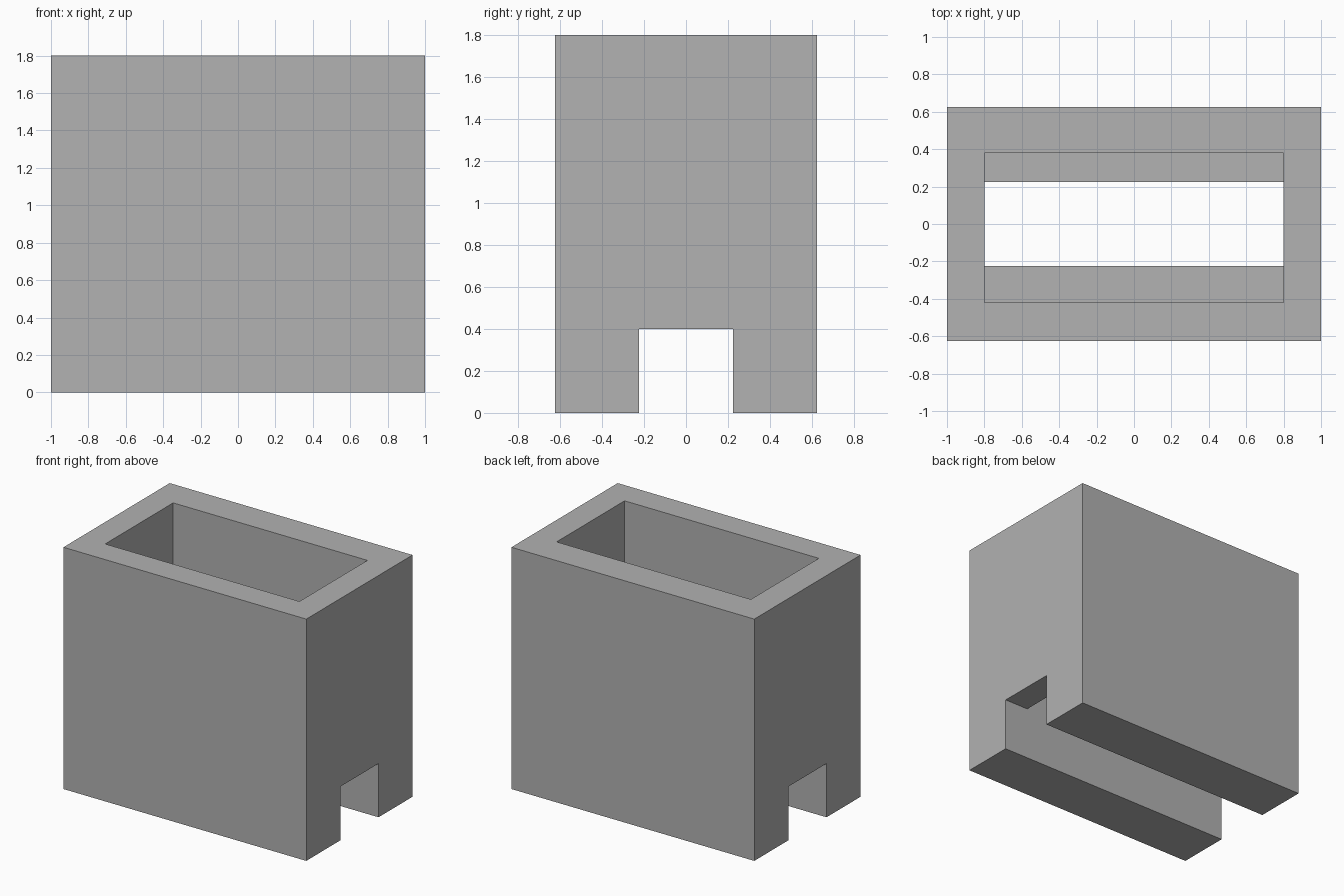
import bpy

default = bpy.data.objects.get("Cube")
if default:
    bpy.data.objects.remove(default, do_unlink=True)

grey = bpy.data.materials.new("mid grey")
grey.use_nodes = True
grey.diffuse_color = (0.445, 0.445, 0.445, 1)
grey.node_tree.nodes["Principled BSDF"].inputs["Base Color"].default_value = grey.diffuse_color


def box(name, low, high):
    """Axis-aligned box between two corners."""
    bpy.ops.mesh.primitive_cube_add(size=1)
    obj = bpy.context.object
    obj.name = name
    for v in obj.data.vertices:
        v.co = [(a + b) / 2 + c * (b - a) for a, b, c in zip(low, high, v.co)]
    obj.data.materials.append(grey)
    return obj


def cut(target, low, high):
    """Subtract a box from the target and discard the cutter."""
    cutter = box("cutter", low, high)
    cutter.hide_render = True
    mod = target.modifiers.new("cut", 'BOOLEAN')
    mod.operation = 'DIFFERENCE'
    mod.solver = 'EXACT'
    mod.object = cutter
    bpy.context.view_layer.objects.active = target
    bpy.ops.object.modifier_apply(modifier=mod.name)
    bpy.data.objects.remove(cutter, do_unlink=True)


# Solid block
housing = box("housing", (-1, -0.625, 0), (1, 0.625, 1.8))

# Channel along the underside
cut(housing, (-1.1, -0.225, -0.1), (1.1, 0.225, 0.4))

# Pocket in the top, with a ledge on each long side
ledge_height = 0.8
cut(housing, (-0.8, -0.42, ledge_height), (0.8, 0.38, 1.9))

# Opening from the pocket floor down into the channel
cut(housing, (-0.8, -0.225, 0.3), (0.8, 0.225, ledge_height + 0.1))
